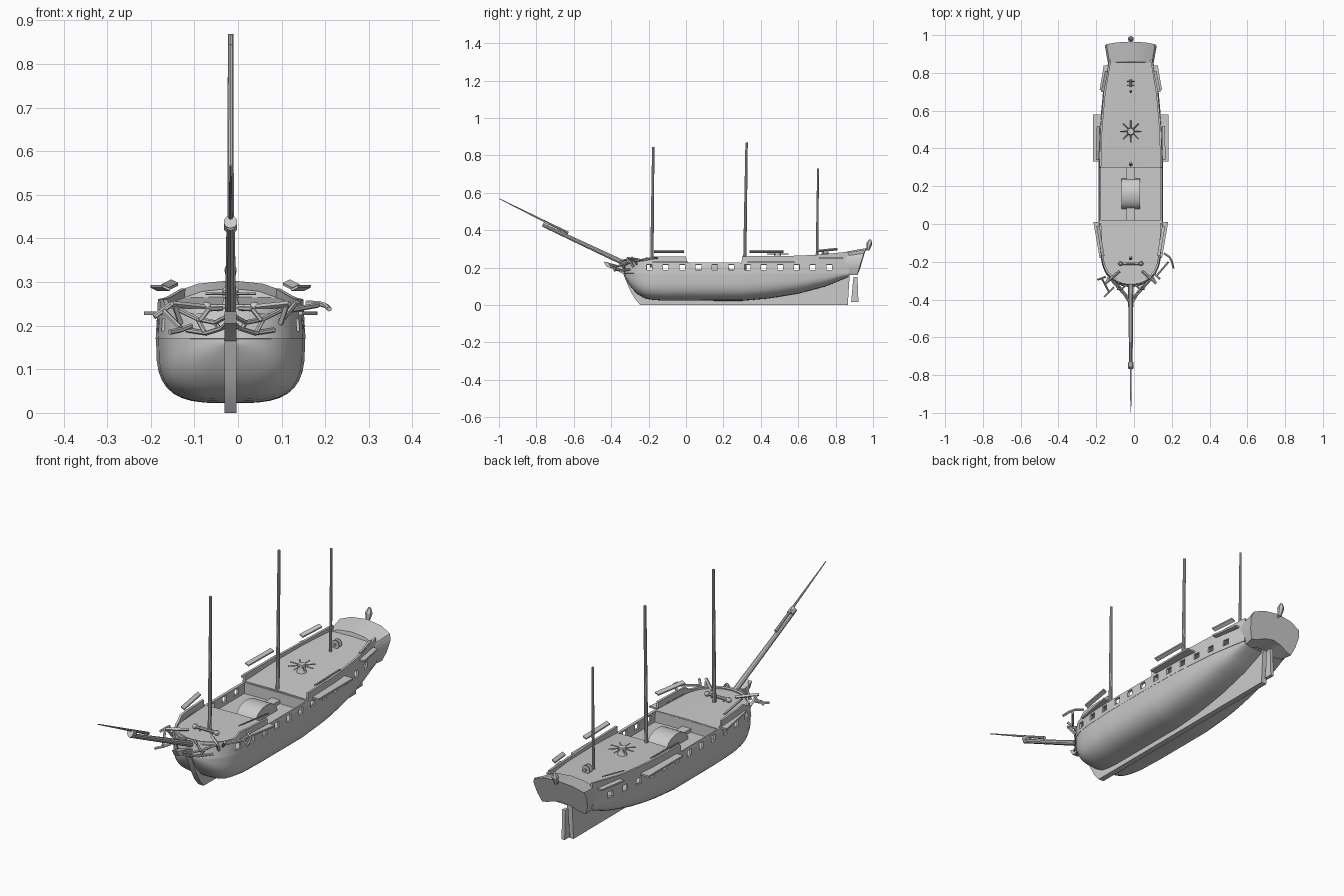
import bpy, bmesh, math
from mathutils import Vector, Matrix

if "Cube" in bpy.data.objects:
    bpy.data.objects.remove(bpy.data.objects["Cube"])

CX = -0.017  # the ship's centre line sits slightly left


def finish(name, bm, angle=30, solid=0):
    bmesh.ops.remove_doubles(bm, verts=bm.verts, dist=1e-5)
    bmesh.ops.recalc_face_normals(bm, faces=bm.faces)
    me = bpy.data.meshes.new(name)
    bm.to_mesh(me)
    bm.free()
    ob = bpy.data.objects.new(name, me)
    bpy.context.collection.objects.link(ob)
    ob.location.x = CX
    bpy.ops.object.select_all(action='DESELECT')
    ob.select_set(True)
    bpy.context.view_layer.objects.active = ob
    if solid:
        m = ob.modifiers.new("thickness", 'SOLIDIFY')
        m.thickness, m.offset = solid, 0
        bpy.ops.object.modifier_apply(modifier=m.name)
    bpy.ops.object.shade_smooth_by_angle(angle=math.radians(angle))
    return ob


def grid(bm, rows, skip=lambda i, j: False):
    vs = [[bm.verts.new(p) for p in r] for r in rows]
    for i in range(len(vs) - 1):
        for j in range(len(vs[0]) - 1):
            if not skip(i, j):
                bm.faces.new((vs[i][j], vs[i + 1][j], vs[i + 1][j + 1], vs[i][j + 1]))


def prism(bm, a, b):
    va, vb = [bm.verts.new(p) for p in a], [bm.verts.new(p) for p in b]
    bm.faces.new(va)
    bm.faces.new(vb[::-1])
    for i in range(len(va)):
        k = (i + 1) % len(va)
        bm.faces.new((va[i], vb[i], vb[k], va[k]))


def rod(bm, p, q, r1, r2=None, sides=8):
    p, q = Vector(p), Vector(q)
    d = q - p
    mat = Matrix.Translation((p + q) / 2) @ d.to_track_quat('Z', 'Y').to_matrix().to_4x4()
    bmesh.ops.create_cone(bm, cap_ends=True, segments=sides, radius1=r1,
                          radius2=r1 if r2 is None else r2, depth=d.length, matrix=mat)


def rods(name, paths, r, sides=8, mirror=False):
    bm = bmesh.new()
    for s in ((1, -1) if mirror else (1,)):
        for path in paths:
            for a, b in zip(path, path[1:]):
                rod(bm, (a[0] * s, *a[1:]), (b[0] * s, *b[1:]), r, sides=sides)
    return finish(name, bm)


def box(name, c, size):
    bm = bmesh.new()
    bmesh.ops.create_cube(bm, size=1, matrix=Matrix.Translation(c) @ Matrix.Diagonal((*size, 1)))
    return finish(name, bm)


def interp(t, x):
    for (a, u), (b, v) in zip(t, t[1:]):
        if x <= b:
            return u + (v - u) * max(0, (x - a) / (b - a))
    return t[-1][1]


def fin(name, prof, t):
    bm = bmesh.new()
    prism(bm, [(-t / 2, y, z) for y, z in prof], [(t / 2, y, z) for y, z in prof])
    return finish(name, bm)


# hull lines: half-breadth, bottom height and rail height along y
PLAN = [(-.33, 0), (-.325, .042), (-.31, .078), (-.29, .106), (-.26, .132), (-.22, .15), (-.15, .164),
        (0, .171), (.3, .171), (.5, .165), (.7, .146), (.87, .115)]
BOTTOM = [(-.33, .16), (-.31, .12), (-.29, .09), (-.26, .058), (-.22, .034), (-.15, .023), (.3, .022),
          (.45, .035), (.6, .06), (.75, .10), (.87, .15)]
RAIL = [(-.33, .238), (-.21, .24), (-.205, .26), (0, .258), (.003, .225), (.298, .225), (.301, .26),
        (.58, .263), (.7, .268), (.87, .285)]
WALE = .173
ports = [-.195 + .0873 * i for i in range(12)]
ys = sorted([-.33, -.325, -.31, -.29, -.26, -.23, .0, .003, .298, .301, .80, .835, .87]
            + [p + d for p in ports for d in (-.015, .015)])

# lower hull
bm = bmesh.new()
rows = []
for y in ys:
    w, z0 = interp(PLAN, y), interp(BOTTOM, y)
    row = []
    for k in range(-9, 10):
        a = math.radians(10 * k)
        row.append((math.copysign(w * abs(math.sin(a)) ** .6, k), y,
                    z0 + (WALE - z0) * (1 - max(0, math.cos(a)) ** .6)))
    rows.append(row)
grid(bm, rows)
finish("lower_hull", bm, 40)

# topsides with open gun ports
bm = bmesh.new()
for s in (1, -1):
    rows = []
    for y in ys:
        zs = (WALE - .004, .187, .215, interp(RAIL, y))
        rows.append([(s * interp(PLAN, y) * f, y + max(0, -.2 - y) * .12 * j / 3, z)
                     for j, (z, f) in enumerate(zip(zs, (.975, .97, .96, .945)))])
    grid(bm, rows, lambda i, j: j == 1 and any(abs((ys[i] + ys[i + 1]) / 2 - p) < .004 for p in ports))
finish("topsides", bm, 40, .01)


# decks and their bulkheads
def deck(name, y0, y1, z0, z1):
    bm = bmesh.new()
    rows = []
    for i in range(17):
        t = i / 16
        y = y0 + (y1 - y0) * t
        w = interp(PLAN, y) * .95
        rows.append([(-w, y, z0 + (z1 - z0) * t), (0, y, z0 + (z1 - z0) * t + .003), (w, y, z0 + (z1 - z0) * t)])
    grid(bm, rows)
    finish(name, bm, 30, .006)


deck("forecastle_deck", -.315, .02, .226, .222)
deck("waist_deck", .02, .30, .168, .168)
deck("quarter_deck", .30, .88, .226, .262)
for n, y in (("fore_bulkhead", .018), ("aft_bulkhead", .303)):
    box(n, (0, y, .195), (.32, .006, .055))

# keel with stem and head, rudder
fin("keel_and_stem", [(-.44, .232), (-.425, .205), (-.38, .19), (-.335, .165), (-.305, .09), (-.275, .035),
                      (-.245, 0), (.865, 0), (.875, .16), (.84, .16), (.5, .06), (-.15, .05), (-.25, .1),
                      (-.30, .19), (-.37, .215)], .027)
fin("rudder", [(.883, .015), (.922, .015), (.917, .15), (.895, .15)], .016)

# stern block with raked transom and drooping quarters
half = [(.045, .182), (.085, .165), (.112, .16), (.128, .2), (.137, .25), (.128, .277), (.075, .296)]
prof = [(0, .19)] + half + [(0, .304)] + [(-x, z) for x, z in half[::-1]]
bm = bmesh.new()
prism(bm, [(x * .88, .835 + .15 * (z - .15), .15 + (z - .15) * .88) for x, z in prof],
      [(x, .912 + .32 * (z - .155) + .006 * (1 - (x / .137) ** 2), z) for x, z in prof])
finish("stern_transom", bm, 40)

# stern lantern
rods("lantern_bracket", [[(0, .95, .29), (0, .975, .298)]], .004, 6)
bm = bmesh.new()
rod(bm, (0, .972, .293), (0, .98, .328), .008, .016, 6)
rod(bm, (0, .98, .328), (0, .985, .35), .016, .006, 6)
finish("stern_lantern", bm, 20)

# masts
for n, y0, y1, z0, z1, r in (("fore_mast", -.183, -.175, .2, .845, .009), ("main_mast", .313, .324, .16, .868, .009),
                             ("mizzen_mast", .70, .706, .23, .73, .007)):
    bm = bmesh.new()
    rod(bm, (0, y0, z0), (0, y1, z1), r, r * .72, 10)
    finish(n, bm)

# bowsprit, cap and jib boom
bm = bmesh.new()
rod(bm, (0, -.27, .195), (0, -.765, .428), .014, .010, 10)
finish("bowsprit", bm)
bm = bmesh.new()
rod(bm, (0, -.63, .385), (0, -.998, .568), .007, .002, 8)
finish("jib_boom", bm)
bm = bmesh.new()
rod(bm, (0, -.737, .425), (0, -.762, .438), .016, .016, 10)
finish("bowsprit_cap", bm)

# head rails, catheads, knees
rods("head_rails", [[(.115, -.285, .235), (.075, -.33, .215), (.035, -.375, .207), (0, -.43, .226)],
                    [(.10, -.30, .19), (.055, -.335, .183), (.02, -.38, .194), (0, -.425, .215)],
                    [(.075, -.33, .215), (.06, -.335, .186)], [(.035, -.375, .207), (.025, -.372, .192)],
                    [(.02, -.32, .24), (.05, -.345, .238), (.07, -.345, .212)]], .0055, 6, True)
rods("catheads", [[(.06, -.25, .242), (.135, -.315, .25)], [(.115, -.28, .205), (.128, -.308, .245)]],
     .007, 4, True)

# stowed anchors
rods("right_anchor", [[(.135, -.275, .235), (.20, -.20, .247)],
                      [(.175, -.155, .252), (.205, -.175, .25), (.218, -.20, .246), (.226, -.235, .238)],
                      [(.12, -.26, .215), (.152, -.29, .255)]], .006, 6)
rods("left_anchor", [[(-.155, -.285, .235), (-.115, -.36, .195)],
                     [(-.14, -.385, .185), (-.115, -.36, .19), (-.09, -.335, .2)],
                     [(-.175, -.295, .22), (-.135, -.28, .25)]], .006, 6)

# shroud channels and floating hammock rails on both sides
bars = {"fore": ((.146, -.18), (.16, .01), (.165, -.18), (.198, .01), .228, (.147, -.17, .285), (.174, -.01, .285)),
        "main": ((.16, .33), (.15, .58), (.199, .33), (.199, .58), .228, (.176, .34, .285), (.172, .52, .285)),
        "mizzen": ((.13, .71), (.105, .84), (.165, .71), (.143, .84), .25, (.15, .70, .287), (.128, .81, .298))}
for n, (a, b, c, d, z, p, q) in bars.items():
    bm, bm2 = bmesh.new(), bmesh.new()
    for s in (1, -1):
        quad = [(s * x, y) for x, y in (a, b, d, c)]
        prism(bm, [(*v, z - .004) for v in quad], [(*v, z + .004) for v in quad])
        prism(bm2, *[[(s * (e[0] + dx), e[1], e[2] + dz) for dx, dz in
                      ((-.008, -.006), (.008, .002), (.008, .008), (-.008, 0))] for e in (p, q)])
    finish(n + "_channels", bm)
    finish(n + "_hammock_rails", bm2)

# capstan with eight bars
bm = bmesh.new()
rod(bm, (0, .49, .235), (0, .49, .265), .024, .015, 12)
rod(bm, (0, .49, .265), (0, .49, .28), .019, .017, 12)
for i in range(8):
    a = i * math.pi / 4
    rod(bm, (0, .49, .273), (.058 * math.cos(a), .49 + .058 * math.sin(a), .273), .003, sides=4)
finish("capstan", bm)

# steering wheel: two discs on an axle
bm = bmesh.new()
rod(bm, (0, .725, .275), (0, .765, .275), .006)
for y in (.735, .755):
    rod(bm, (0, y - .002, .275), (0, y + .002, .275), .02, sides=12)
for s in (-1, 1):
    rod(bm, (s * .006, .745, .25), (s * .006, .745, .275), .004, sides=4)
finish("steering_wheel", bm)

# forecastle windlass with round ends
bm = bmesh.new()
rod(bm, (-.055, -.21, .243), (.055, -.21, .243), .007)
for x in (-.055, .055):
    bmesh.ops.create_uvsphere(bm, u_segments=10, v_segments=6, radius=.012, matrix=Matrix.Translation((x, -.21, .243)))
for x in (-.03, .03):
    rod(bm, (x, -.21, .222), (x, -.21, .25), .006, sides=4)
finish("windlass", bm)

# upturned boat on a chock in the waist
box("boat_chock", (0, .16, .18), (.044, .28, .02))
bm = bmesh.new()
arc = [(.16 - .08 * math.cos(math.pi * i / 12), .172 + .055 * math.sin(math.pi * i / 12)) for i in range(13)]
prism(bm, [(-.05, y, z) for y, z in arc], [(.05, y, z) for y, z in arc])
finish("waist_hatch_cover", bm)
